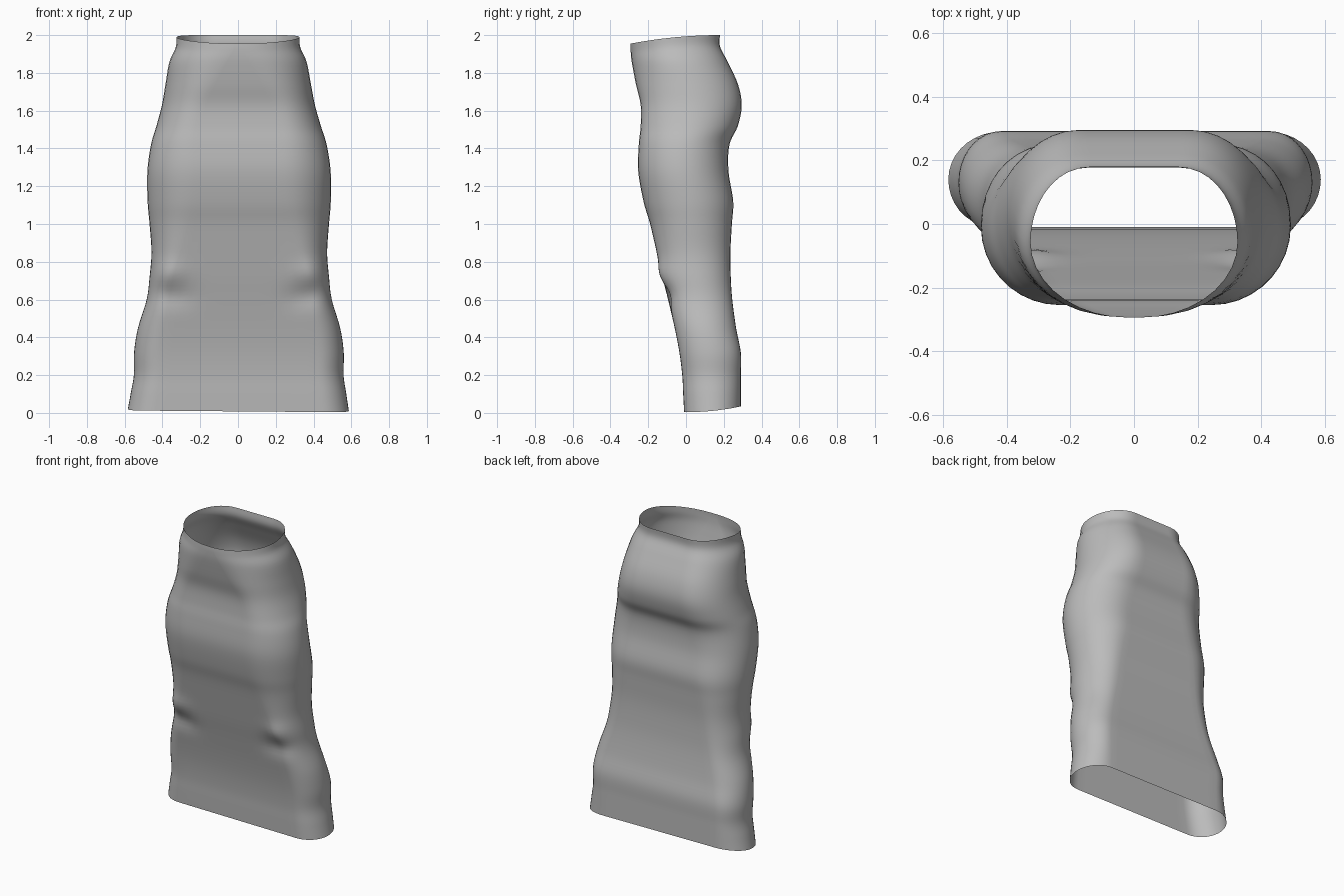
import bpy
import bmesh
from math import sin, cos, pi, exp

if "Cube" in bpy.data.objects:
    bpy.data.objects.remove(bpy.data.objects["Cube"], do_unlink=True)

CAP, FLAT, STEPS = 18, 14, 5      # points per side curve, per flat panel, rings per section

# Sections in hundredths: height, half width, front y, back y, front flat, back flat
SECTIONS = [
    (0, 58.5, -1, 29, 44, 42),
    (10, 57, -1.5, 29, 43, 42),
    (20, 55.5, -2, 29, 42, 42),
    (32, 55.5, -3.5, 29, 42, 42),
    (45, 53.5, -6, 26.5, 40, 39),
    (60, 49, -9.5, 24.5, 37, 35),
    (72, 47.5, -12.5, 23.7, 35, 32),
    (85, 46.5, -15.5, 23.5, 31, 30),
    (100, 47.5, -19, 24.3, 27, 28),
    (112, 48.5, -22.5, 25, 25, 26),
    (128, 48.5, -25.3, 22.5, 24, 24),
    (142, 46.5, -25, 23, 24, 21),
    (152, 43.5, -24, 27.5, 23, 19),
    (163, 40.5, -24, 29.5, 20, 18),
    (174, 38.5, -26.5, 27.5, 14, 17),
    (186, 36.3, -28.7, 22, 7, 16),
    (194, 33, -29.3, 18, 3, 15),
    (200, 32.5, -29.3, 18, 2, 14),
]


def spline(a, b, c, d, t):
    """Smooth curve from b to c."""
    return 0.5 * (2 * b + (c - a) * t + (2 * a - 5 * b + 4 * c - d) * t ** 2
                  + (3 * b - a - 3 * c + d) * t ** 3)


def sections():
    last = len(SECTIONS) - 1
    for i in range(last):
        near = [SECTIONS[min(max(i + k, 0), last)] for k in (-1, 0, 1, 2)]
        for s in range(STEPS):
            yield [spline(*column, s / STEPS) / 100 for column in zip(*near)]
    yield [value / 100 for value in SECTIONS[-1]]


def blob(x, z, cx, cz, rx, rz):
    return exp(-((x - cx) / rx) ** 2 - ((z - cz) / rz) ** 2)


def ring(z, width, front, back, flat_front, flat_back):
    """Closed outline: two rounded sides joined by flat panels."""
    mid, depth = (front + back) / 2, (back - front) / 2
    points = []
    for side in (1, -1):
        for i in range(CAP + 1):
            a = side * (i / CAP - 0.5) * pi
            flat = flat_front if a < 0 else flat_back
            points.append((side * (flat + (width - flat) * cos(a)), mid + depth * sin(a)))
        flat, y = (flat_back, back) if side > 0 else (flat_front, front)
        points += [(side * flat * (1 - 2 * i / FLAT), y) for i in range(1, FLAT)]
    shaped = []
    for x, y in points:
        rise = (y - front) / (back - front)
        # Sloping waist and hem
        top = max(0, (z - 1.8) / 0.2) ** 2
        hem = max(0, 1 - z / 0.25) ** 2
        new_z = z - 0.045 * top * (1 - rise) ** 2
        new_z += hem * (0.008 + 0.03 * rise ** 2 - 0.008 * x)
        # Folds beside the knees
        if rise < 0.5:
            ax = abs(x)
            y += 0.018 * blob(ax, z, 0.36, 0.62 + 0.1 * (ax - 0.36), 0.09, 0.06)
            y -= 0.014 * blob(ax, z, 0.37, 0.74, 0.08, 0.06)
        # Slight sideways lean of the body
        x += 0.007 * sin(pi * min(1, z / 2 + 0.08))
        shaped.append((x, y, new_z))
    return shaped


# Cloth material
cloth = bpy.data.materials.new("grey cloth")
cloth.use_nodes = True
colour = (0.5, 0.5, 0.5, 1)
cloth.diffuse_color = colour
cloth.node_tree.nodes["Principled BSDF"].inputs["Base Color"].default_value = colour

# Open skirt shell
bm = bmesh.new()
rings = [[bm.verts.new(p) for p in ring(*s)] for s in sections()]
for low, high in zip(rings, rings[1:]):
    for i in range(len(low)):
        j = (i + 1) % len(low)
        bm.faces.new((low[i], low[j], high[j], high[i])).smooth = True
mesh = bpy.data.meshes.new("skirt")
bm.to_mesh(mesh)
bm.free()
mesh.materials.append(cloth)
skirt = bpy.data.objects.new("skirt", mesh)
bpy.context.collection.objects.link(skirt)
